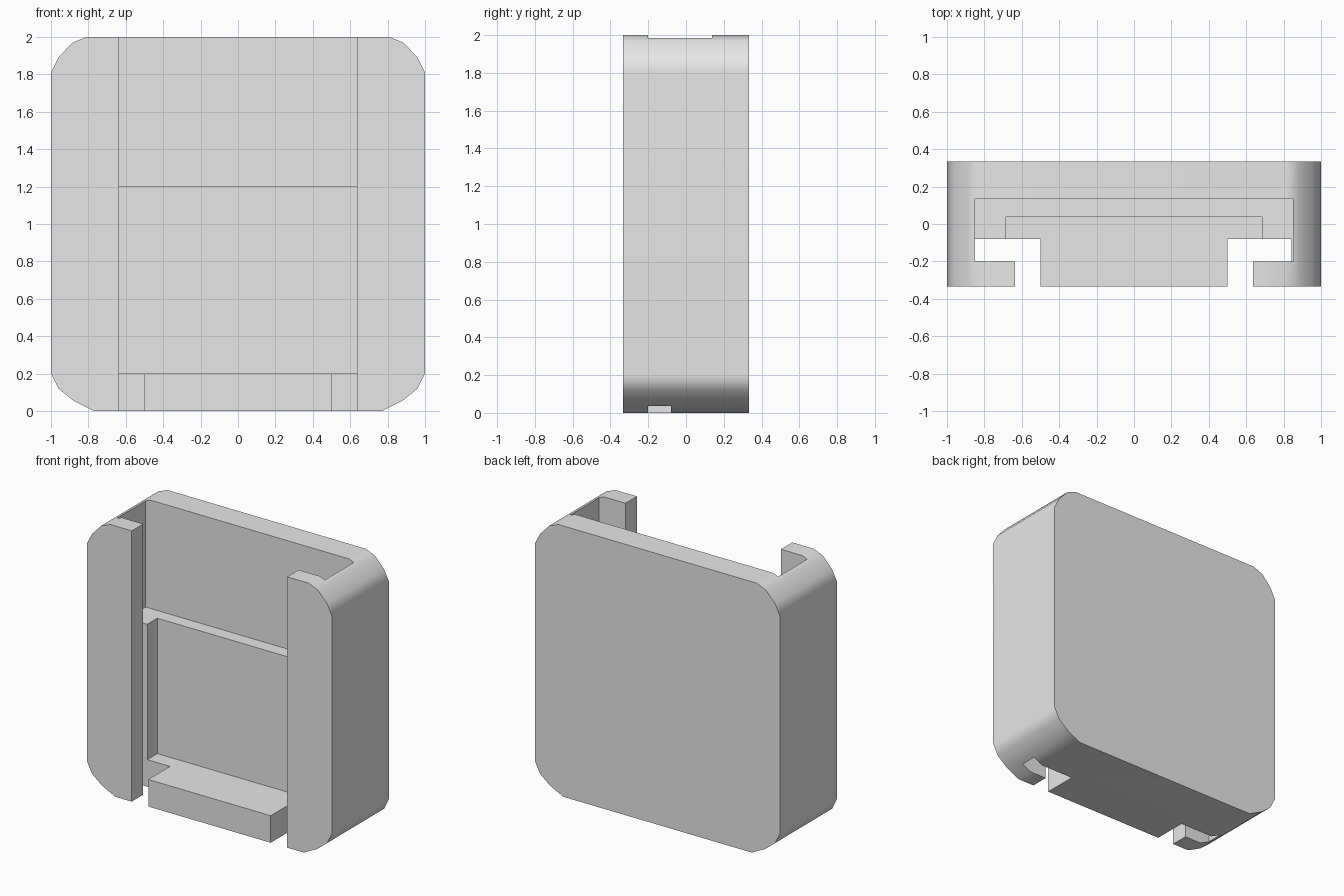
import bpy
import bmesh
from math import radians

cube = bpy.data.objects.get("Cube")
if cube:
    bpy.data.objects.remove(cube, do_unlink=True)

grey = bpy.data.materials.new("plain grey")
grey.use_nodes = True
grey.diffuse_color = (0.8, 0.8, 0.8, 1)
grey.node_tree.nodes["Principled BSDF"].inputs["Base Color"].default_value = (0.8, 0.8, 0.8, 1)

DEPTH = 0.333


def prism(name, profile, y0, y1):
    """Extrude an x-z outline from y0 to y1."""
    bm = bmesh.new()
    face = bm.faces.new([bm.verts.new((x, y0, z)) for x, z in profile])
    new = bmesh.ops.extrude_face_region(bm, geom=[face])["geom"]
    verts = [v for v in new if isinstance(v, bmesh.types.BMVert)]
    bmesh.ops.translate(bm, verts=verts, vec=(0, y1 - y0, 0))
    bmesh.ops.recalc_face_normals(bm, faces=bm.faces)
    mesh = bpy.data.meshes.new(name)
    bm.to_mesh(mesh)
    bm.free()
    mesh.materials.append(grey)
    obj = bpy.data.objects.new(name, mesh)
    bpy.context.collection.objects.link(obj)
    return obj


def box(name, x0, x1, y0, y1, z0, z1):
    return prism(name, [(x0, z0), (x1, z0), (x1, z1), (x0, z1)], y0, y1)


def combine(target, tool, operation):
    """Apply a boolean and discard the tool."""
    mod = target.modifiers.new("cut", "BOOLEAN")
    mod.operation = operation
    mod.solver = "EXACT"
    mod.object = tool
    bpy.context.view_layer.objects.active = target
    bpy.ops.object.modifier_apply(modifier=mod.name)
    bpy.data.objects.remove(tool, do_unlink=True)


# Rounded outer block
right = [(0.77, 0), (0.88, 0.055), (0.96, 0.12), (1, 0.2),
         (1, 1.81), (0.96, 1.89), (0.885, 1.97), (0.81, 2)]
left = [(-x, z) for x, z in reversed(right)]
holder = prism("holder_body", right + left, -DEPTH, DEPTH)

# Front opening, thin through slot, deep upper slot and lower pocket
cutters = [
    box("lower_slot", -0.85, 0.842, -0.2, -0.08, -0.2, 1.3),
    box("upper_slot", -0.85, 0.85, -0.2, 0.137, 1.2, 2.2),
    box("pocket", -0.685, 0.685, -0.14, 0.037, 0.2, 1.25),
    box("front_opening", -0.635, 0.635, -0.5, -0.15, -0.2, 2.2),
]
for cutter in cutters:
    combine(holder, cutter, "DIFFERENCE")

# Stop block at the foot of the opening
combine(holder, box("stop_block", -0.5, 0.5, -DEPTH, 0, 0, 0.2), "UNION")

# Smooth corners, flat broad faces
bpy.ops.object.select_all(action="DESELECT")
holder.select_set(True)
bpy.context.view_layer.objects.active = holder
bpy.ops.object.shade_smooth_by_angle(angle=radians(35))
weighted = holder.modifiers.new("flat broad faces", "WEIGHTED_NORMAL")
weighted.keep_sharp = True
